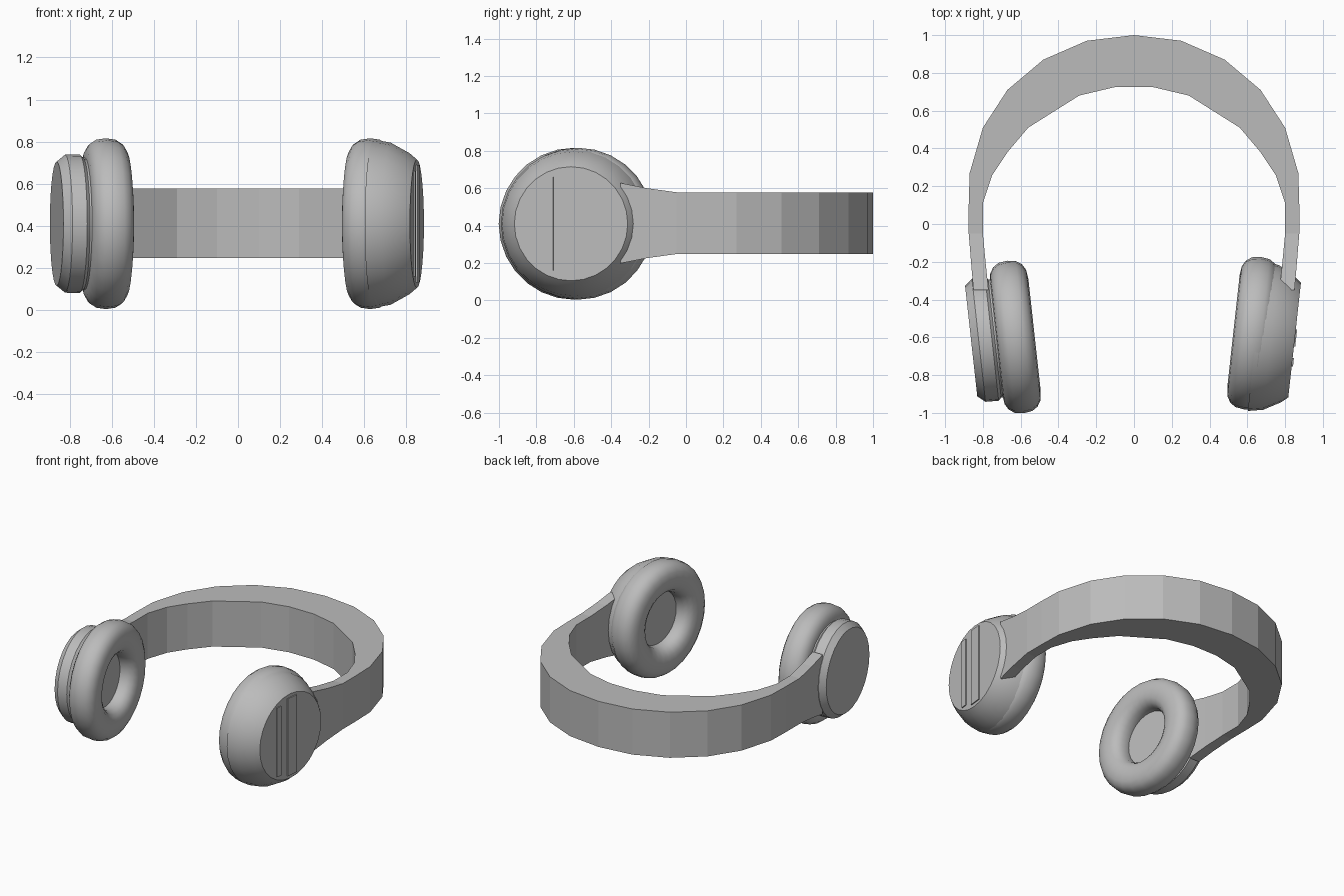
import bpy, bmesh, math
from mathutils import Matrix, Vector

if "Cube" in bpy.data.objects:
    bpy.data.objects.remove(bpy.data.objects["Cube"])

grey = bpy.data.materials.new("plain grey")
grey.use_nodes = True
COLOUR = (0.5, 0.5, 0.5, 1)
grey.diffuse_color = COLOUR
grey.node_tree.nodes["Principled BSDF"].inputs["Base Color"].default_value = COLOUR

MID_Z = 0.413
TILT = math.radians(6.3)


def finish(name, bm, smooth=None):
    bmesh.ops.recalc_face_normals(bm, faces=bm.faces)
    mesh = bpy.data.meshes.new(name)
    bm.to_mesh(mesh)
    bm.free()
    mesh.materials.append(grey)
    obj = bpy.data.objects.new(name, mesh)
    bpy.context.collection.objects.link(obj)
    if smooth:
        bpy.ops.object.select_all(action="DESELECT")
        obj.select_set(True)
        bpy.context.view_layer.objects.active = obj
        bpy.ops.object.shade_smooth_by_angle(angle=math.radians(smooth))
    return obj


def cup_frame(side, y):
    # Local +x points outward from the head, toed slightly to the front
    place = Matrix.Translation((side * 0.628, y, MID_Z - 0.003))
    return place @ Matrix.Scale(side, 4, Vector((1, 0, 0))) @ Matrix.Rotation(-TILT, 4, "Z")


def lathe(name, profile, frame, steps, closed=False, smooth=35):
    # Revolve (depth, radius) points around the local x axis
    bm = bmesh.new()
    rings = []
    for depth, radius in profile:
        ring = []
        for i in range(steps):
            a = math.tau * i / steps
            ring.append(bm.verts.new(frame @ Vector((depth, radius * math.cos(a), radius * math.sin(a)))))
        rings.append(ring)
    pairs = list(zip(rings, rings[1:]))
    if closed:
        pairs.append((rings[-1], rings[0]))
    else:
        bm.faces.new(rings[0])
        bm.faces.new(rings[-1])
    for r, s in pairs:
        for i in range(steps):
            j = (i + 1) % steps
            bm.faces.new((r[i], r[j], s[j], s[i]))
    return finish(name, bm, smooth)


def cushion_profile(count=16, power=0.82):
    # Slightly squared-off tube section
    pts = []
    for i in range(count):
        a = math.tau * i / count
        c, s = math.cos(a), math.sin(a)
        pts.append((0.102 * math.copysign(abs(c) ** power, c),
                    0.298 + 0.108 * math.copysign(abs(s) ** power, s)))
    return pts


# Headband: outer point, inner point, half height, from crown to arm tip
stations = [
    ((0, 1.0), (0, 0.725), 0.165),
    ((0.25, 0.97), (0.10, 0.725), 0.165),
    ((0.48, 0.87), (0.29, 0.68), 0.165),
    ((0.67, 0.71), (0.56, 0.51), 0.165),
    ((0.80, 0.51), (0.67, 0.38), 0.165),
    ((0.87, 0.27), (0.75, 0.26), 0.165),
    ((0.875, 0.10), (0.80, 0.11), 0.165),
    ((0.875, -0.05), (0.80, -0.05), 0.165),
    ((0.862, -0.21), (0.785, -0.21), 0.187),
    ((0.85, -0.35), (0.77, -0.35), 0.215),
]
bm = bmesh.new()
loops = []
for out, inn, h in stations:
    loops.append([bm.verts.new((p[0], p[1], MID_Z + z))
                  for p, z in ((out, h), (inn, h), (inn, -h), (out, -h))])
for a, b in zip(loops, loops[1:]):
    for i in range(4):
        j = (i + 1) % 4
        bm.faces.new((a[i], a[j], b[j], b[i]))
bm.faces.new(loops[-1])
band = finish("headband", bm)
mirror = band.modifiers.new("mirror", "MIRROR")
mirror.use_clip = True

# Ear cushions with the speaker pad inside the ring
frames = {"left": cup_frame(1, -0.578), "right": cup_frame(-1, -0.598)}
for label, frame in frames.items():
    lathe(label + "_cushion", cushion_profile(), frame, 28, closed=True, smooth=60)
    lathe(label + "_speaker_pad", [(0.01, 0.25), (0.08, 0.25)], frame, 20)

# Left housing tapers from the cushion to a flat cap
lathe("left_housing", [(0.02, 0.40), (0.10, 0.385), (0.19, 0.335), (0.225, 0.305)],
      frames["left"] @ Matrix.Translation((0, -0.012, 0)), 28)

# Right housing is a stepped drum with a chamfered cap
lathe("right_housing", [(0.05, 0.31), (0.11, 0.315), (0.125, 0.33), (0.195, 0.328), (0.235, 0.295)],
      frames["right"] @ Matrix.Translation((0, 0.004, 0)), 28)

# Thin raised ribs across the left cap
for number, (y, width, half) in enumerate(((-0.13, 0.045, 0.25), (0.0, 0.09, 0.28)), 1):
    bm = bmesh.new()
    size = Matrix.Diagonal((0.009, width, 2 * half, 1))
    spot = frames["left"] @ Matrix.Translation((0.2275, y, 0))
    bmesh.ops.create_cube(bm, size=1, matrix=spot @ size)
    finish("left_cap_rib_%d" % number, bm)
